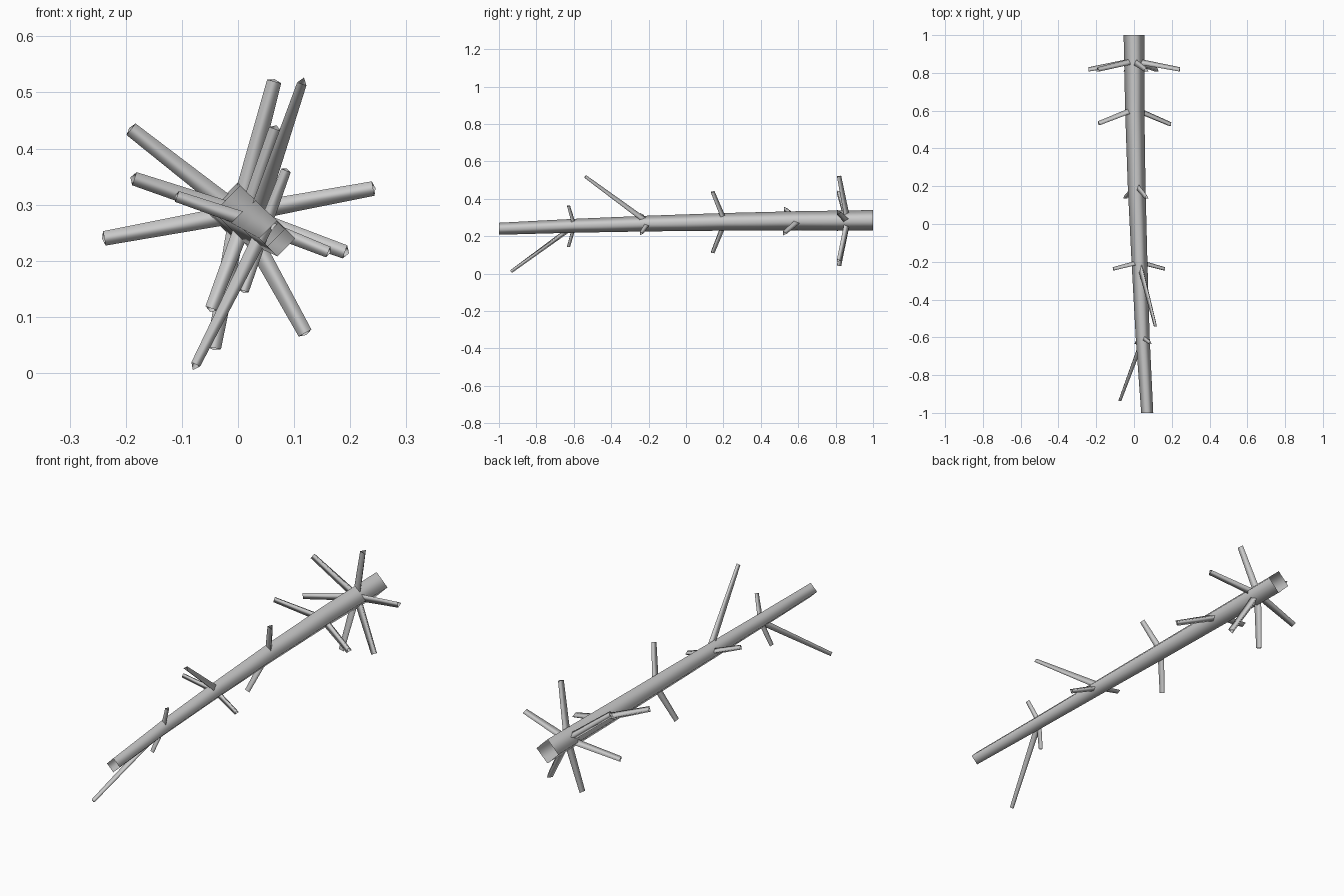
import bpy, bmesh, math
from mathutils import Vector

if "Cube" in bpy.data.objects:
    bpy.data.objects.remove(bpy.data.objects["Cube"])

# Trunk centreline (x, y, z) and radius, running front to back
TRUNK = [((0.07, -1.0, 0.24), 0.032), ((0.046, -0.6, 0.256), 0.037),
         ((0.029, -0.2, 0.268), 0.042), ((0.014, 0.2, 0.277), 0.047),
         ((0.004, 0.6, 0.283), 0.051), ((0.0, 1.0, 0.285), 0.055)]


def tube(name, path, sides, up):
    """Open smooth tube; the first corner of each ring points along 'up'."""
    bm = bmesh.new()
    pts = [Vector(p) for p, r in path]
    axis = (pts[-1] - pts[0]).normalized()
    flat_ring = sides == 4
    if flat_ring:
        axis = Vector((0, 1, 0))
    u = (Vector(up) - axis * axis.dot(Vector(up))).normalized()
    v = axis.cross(u)
    rings = []
    for p, (_, r) in zip(pts, path):
        angles = [2 * math.pi * i / sides for i in range(sides)]
        rings.append([bm.verts.new(p + (u * math.cos(a) + v * math.sin(a)) * r)
                      for a in angles])
    for a, b in zip(rings, rings[1:]):
        for i in range(sides):
            j = (i + 1) % sides
            bm.faces.new((a[i], a[j], b[j], b[i]))
    for f in bm.faces:
        f.smooth = True
    mesh = bpy.data.meshes.new(name)
    bm.to_mesh(mesh)
    bm.free()
    obj = bpy.data.objects.new(name, mesh)
    bpy.context.collection.objects.link(obj)
    return obj


def trunk_at(y):
    """Centre and radius of the trunk at a given y."""
    for (p, r), (q, s) in zip(TRUNK, TRUNK[1:]):
        if y <= q[1]:
            t = (y - p[1]) / (q[1] - p[1])
            return Vector(p).lerp(Vector(q), t), r + (s - r) * t


# Four-sided tapering trunk
tube("trunk", TRUNK, 4, (0, 0, 1))

# Side branches: root y on the trunk -> tip points
BRANCHES = {
    0.605: [(-0.187, 0.53, 0.347), (0.193, 0.525, 0.215)],
    0.205: [(0.067, 0.14, 0.437), (-0.048, 0.14, 0.113)],
    -0.205: [(-0.11, -0.24, 0.315), (0.162, -0.24, 0.215)],
    -0.6: [(0.086, -0.63, 0.362), (0.01, -0.63, 0.145)],
}
# Ring of six branches at the thick end
center, _ = trunk_at(0.86)
BRANCHES[0.86] = [(center.x + 0.245 * math.cos(math.radians(a)), 0.815,
                   center.z + 0.245 * math.sin(math.radians(a)))
                  for a in (10.5, 75, 142, 190.5, 259.5, 299)]

for y, tips in BRANCHES.items():
    root, r = trunk_at(y)
    for i, tip in enumerate(tips):
        tube(f"branch_{i + 1}", [(root, r * 0.36), (tip, r * 0.28)], 3, (0, 1, 0))

# Two long thin branches near the narrow end
for y, tip in ((-0.2, (0.115, -0.54, 0.519)), (-0.6, (-0.077, -0.935, 0.012))):
    root, r = trunk_at(y)
    tube("long_branch", [(root, r * 0.42), (tip, 0.010)], 3, (0, 1, 0))
